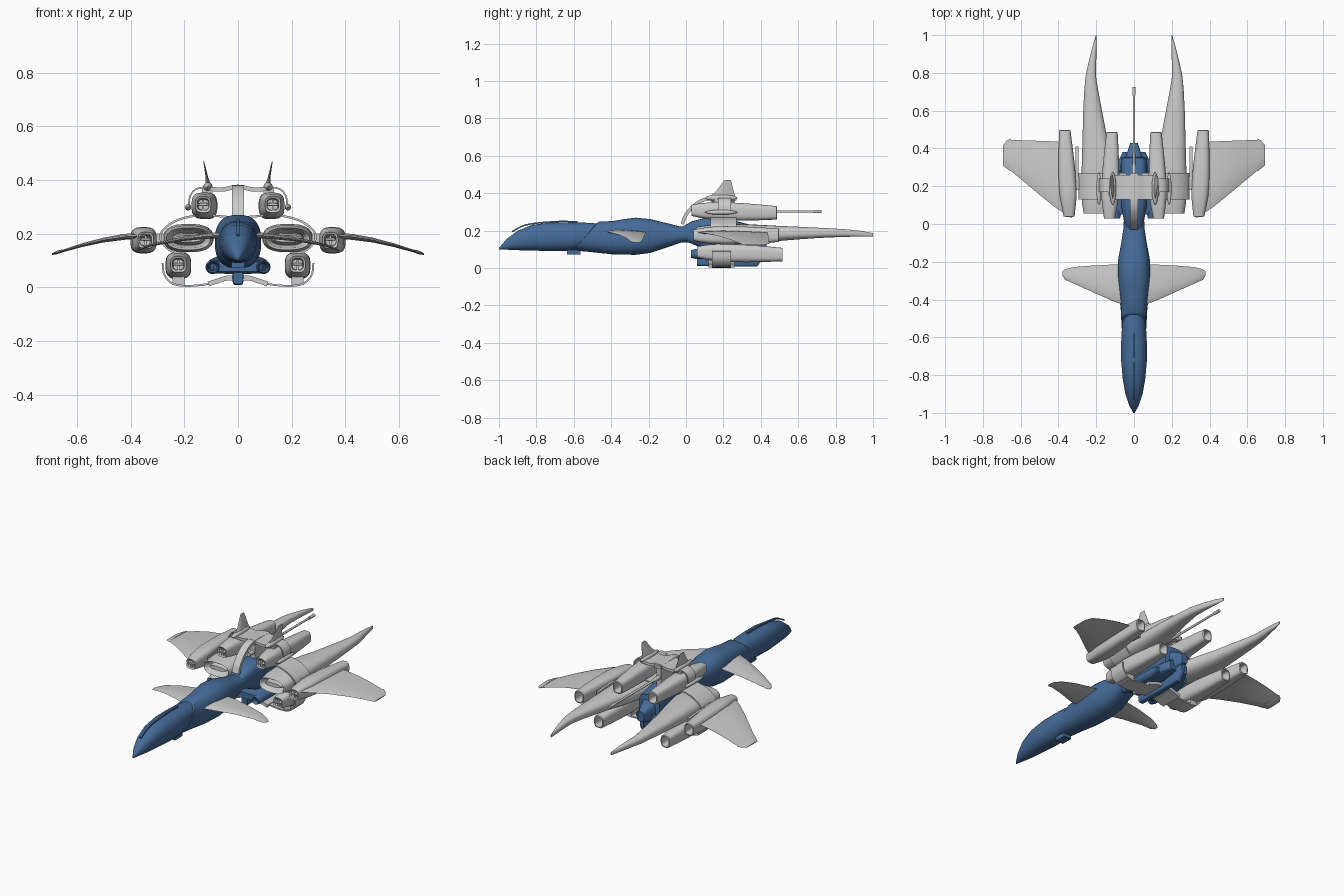
import bpy, bmesh, math
from mathutils import Vector

blue = bpy.data.materials.new("blue_paint")
blue.diffuse_color = (0.06, 0.15, 0.32, 1)


def loft(name, rings, mirror=False, mat=None, angle=35):
    """Skin a list of closed rings and cap both ends."""
    bm = bmesh.new()
    vs = [[bm.verts.new(p) for p in r] for r in rings]
    n = len(vs[0])
    for a, b in zip(vs, vs[1:]):
        for i in range(n):
            j = (i + 1) % n
            bm.faces.new((a[i], a[j], b[j], b[i]))
    bm.faces.new(vs[0][::-1])
    bm.faces.new(vs[-1])
    bmesh.ops.recalc_face_normals(bm, faces=bm.faces)
    me = bpy.data.meshes.new(name)
    bm.to_mesh(me)
    bm.free()
    ob = bpy.data.objects.new(name, me)
    bpy.context.collection.objects.link(ob)
    if mat:
        me.materials.append(mat)
    bpy.ops.object.select_all(action='DESELECT')
    ob.select_set(True)
    bpy.context.view_layer.objects.active = ob
    bpy.ops.object.shade_smooth_by_angle(angle=math.radians(angle))
    if mirror:
        ob.modifiers.new("mirror", 'MIRROR')
    return ob


def oval(y, cx, cz, rx, rz, p=2.0, n=24, slant=0.0):
    """Superellipse ring across the y axis."""
    pts = []
    for i in range(n):
        a = 2 * math.pi * (i + 0.5) / n
        c, s = math.cos(a), math.sin(a)
        x = math.copysign(abs(c) ** (2 / p), c) * rx
        z = math.copysign(abs(s) ** (2 / p), s) * rz
        pts.append((cx + x, y + slant * z, cz + z))
    return pts


def hull(name, stations, p=2.4, slants=None, mat=blue):
    """Centre-line body from (y, bottom, top, half width)."""
    loft(name, [oval(y, 0, (b + t) / 2, w, (t - b) / 2, p,
                     slant=slants[i] if slants else 0)
                for i, (y, b, t, w) in enumerate(stations)], mat=mat)


def smooth(path, steps=6):
    """Catmull-Rom through 2D points."""
    P = [Vector(p) for p in path]
    P = [2 * P[0] - P[1]] + P + [2 * P[-1] - P[-2]]
    out = []
    for a, b, c, d in zip(P, P[1:], P[2:], P[3:]):
        for k in range(steps):
            t = k / steps
            out.append(0.5 * (2 * b + (c - a) * t + (2 * a - 5 * b + 4 * c - d) * t * t
                              + (3 * b - a - 3 * c + d) * t ** 3))
    return out + [P[-2]]


def strip(name, path, lo, hi, thick, plane='XZ', mirror=False, mat=None):
    """Bent plate: a curve in XZ (or YZ), extruded from lo to hi on the other axis."""
    pts, rings = smooth(path), []
    for i, p in enumerate(pts):
        d = (pts[min(i + 1, len(pts) - 1)] - pts[max(i - 1, 0)]).normalized()
        nrm = Vector((-d.y, d.x)) * thick / 2
        ring = []
        for q, w in ((p + nrm, lo), (p + nrm, hi), (p - nrm, hi), (p - nrm, lo)):
            ring.append((q.x, w, q.y) if plane == 'XZ' else (w, q.x, q.y))
        rings.append(ring)
    loft(name, rings, mirror, mat)


def blade(name, sections, vertical=False):
    """Wing from (x, z, leading y, trailing y, thickness) sections."""
    prof = [(0, 0), (.08, .6), (.35, 1), (.7, .6), (1, .05), (1, -.05), (.7, -.6), (.35, -1), (.08, -.6)]
    rings = []
    for x, z, y0, y1, t in sections:
        rings.append([(x + (v * t / 2 if vertical else 0), y0 + u * (y1 - y0),
                       z + (0 if vertical else v * t / 2)) for u, v in prof])
    loft(name, rings, True)


def box(name, x0, x1, y0, y1, z0, z1, mirror=False, mat=None):
    loft(name, [[(x0, y, z0), (x1, y, z0), (x1, y, z1), (x0, y, z1)] for y in (y0, y1)], mirror, mat)


# Nose with canopy, neck and rear hull
hull("nose_fuselage", [(-1, .098, .108, .004), (-.96, .098, .155, .026), (-.9, .095, .2, .046),
     (-.82, .093, .232, .06), (-.72, .09, .244, .069), (-.62, .092, .245, .068),
     (-.54, .1, .243, .064), (-.46, .12, .238, .054)], 2.3)
hull("mid_fuselage", [(-.54, .1, .24, .058), (-.535, .094, .248, .066), (-.45, .085, .252, .07),
     (-.36, .072, .262, .08), (-.27, .07, .27, .087), (-.19, .08, .262, .085), (-.1, .11, .24, .068),
     (-.03, .135, .222, .057), (.1, .14, .22, .05)], 2.5, [.9, .9, .7, .3, 0, 0, 0, 0, 0])
hull("rear_fuselage", [(-.03, .15, .215, .045), (.03, .13, .25, .056), (.1, .1, .268, .07),
     (.22, .06, .265, .072), (.35, .06, .23, .07), (.355, .08, .2, .045), (.43, .1, .16, .02)], 3.5)
box("chin_sensor", -.025, .025, -.635, -.565, .072, .11, mat=blue)
blade_line = [(-.93, .195), (-.85, .232), (-.7, .248), (-.58, .248)]
strip("canopy_ridge", blade_line, -.006, .006, .008, 'YZ', mat=blue)

# Lower blue body: wide plate, keel and two tubular intakes
hull("lower_body", [(.05, .058, .095, .09), (.08, .05, .1, .11), (.28, .05, .11, .11),
     (.38, .07, .13, .06)], 5)
hull("ventral_keel", [(.06, .012, .09, .019), (.2, .008, .1, .021), (.38, .008, .12, .018),
     (.42, .06, .13, .012)], 5)
loft("lower_intake", [oval(y, .095, .075, r, r) for y, r in
     ((.07, .012), (.035, .016), (.028, .021), (.05, .026), (.25, .026), (.32, .016))], True, blue)

# Large main nacelles with long swept tail booms
loft("main_nacelle", [oval(y, x, z, a, b, 2.5) for y, x, z, a, b in (
    (.13, .185, .18, .06, .024), (.065, .185, .18, .074, .034), (.055, .185, .18, .082, .041),
    (.12, .185, .18, .092, .05), (.25, .185, .183, .094, .053), (.38, .197, .183, .078, .049),
    (.49, .21, .185, .062, .041), (.6, .219, .187, .05, .034), (.7, .226, .188, .038, .028),
    (.78, .229, .188, .028, .024), (.86, .22, .187, .02, .02), (.94, .209, .183, .011, .015),
    (1, .2, .178, .002, .009))], True)
loft("nacelle_splitter", [oval(y, .185, .18, a, b, 2.5) for y, a, b in
     ((.07, .05, .012), (.1, .058, .02), (.13, .06, .023))], True)

# Six small engine pods with recessed intakes and nozzles
POD = [(.08, .019, .019), (.035, .022, .022), (.03, .029, .03), (.08, .037, .04), (.14, .046, .047),
       (.2, .048, .049), (.3, .044, .047), (.4, .037, .042), (.485, .03, .036), (.487, .024, .03),
       (.42, .02, .026)]
for name, x, z, dy, splay, dz in (("upper_pod", .125, .305, 0, -.03, -.03),
                                  ("outer_pod", .352, .175, .01, .05, 0),
                                  ("lower_pod", .222, .082, .03, 0, -.03)):
    loft(name, [oval(y + dy, x + splay * (y - .2), z + dz * (y - .15), a, b, 3.2)
                for y, a, b in POD], True)
    fx = x + splay * -.16
    box(name + "_divider", fx - .004, fx + .004, .036 + dy, .09 + dy, z - .02, z + .02, True)
    loft(name + "_lip", [oval(y + dy, fx, z + .004, a, b, 3) for y, a, b in
         ((.028, .02, .004), (.06, .024, .006), (.08, .02, .006))], True)

# Main wings with tip rails, and canards
blade("main_wing", [(.33, .192, .03, .43, .022), (.42, .188, .09, .437, .022), (.5, .176, .155, .44, .018),
      (.58, .157, .222, .443, .014), (.66, .133, .288, .445, .009)])
blade("wing_tip_rail", [(.655, .135, .28, .452, .012), (.675, .129, .295, .44, .013),
      (.694, .123, .31, .415, .006)])
blade("canard", [(.05, .195, -.43, -.215, .024), (.12, .19, -.405, -.215, .02), (.22, .178, -.36, -.22, .015),
      (.32, .158, -.315, -.228, .01), (.365, .142, -.295, -.24, .007), (.378, .136, -.275, -.25, .004)])

# Wing pylons between nacelle and outer pod
box("wing_link", .26, .33, .18, .25, .168, .2, True)
strip("side_rail", [(.19, .178), (.3, .185), (.41, .178)], .295, .309, .03, 'YZ', True)

# Curved shell around the nacelles
strip("nacelle_shell", [(.04, .262), (.14, .268), (.225, .25), (.28, .212), (.287, .175), (.25, .135),
      (.2, .126)], .13, .27, .008, mirror=True)

# Upper frame: centre bow, bracket, clamps, fins and gun
strip("centre_bow", [(-.02, .235), (.0, .285), (.05, .34), (.12, .37), (.27, .37)], -.022, .022, .018, 'YZ')
box("centre_pylon", -.016, .016, .14, .26, .25, .37)
strip("upper_bracket", [(-.12, .368), (-.06, .364), (0, .374), (.06, .364), (.12, .368)], .13, .26, .016)
strip("upper_clamp_arm", [(.11, .374), (.155, .366), (.178, .34), (.184, .3)], .17, .24, .006, mirror=True)
box("upper_pod_mount", .095, .135, .15, .24, .34, .368, True)
for name, x, z, r in (("fin_base_pod", .112, .375, .017), ("clamp_end_pod", .186, .298, .012)):
    loft(name, [oval(y, x, z, r * k, r * k, n=16) for y, k in
         ((.1, .1), (.115, .6), (.15, 1), (.22, 1), (.26, .6), (.275, .1))], True)
blade("tail_fin", [(.11, .375, .12, .265, .02), (.116, .41, .16, .255, .01), (.128, .47, .205, .24, .003)], True)
loft("gun_barrel", [oval(y, 0, .302, r, r, n=12) for y, r in
     ((.1, .012), (.3, .012), (.32, .007), (.68, .006), (.68, .009), (.725, .009))])

# Lower frame: keel arch curling up around the lower pods
strip("lower_arch", [(0, .036), (.05, .032), (.1, .014), (.18, .005), (.24, .012), (.274, .045), (.281, .09)],
      .14, .24, .007, mirror=True)
strip("lower_arch_core", [(0, .034), (.04, .034), (.08, .022), (.11, .012)], .12, .26, .018, mirror=True)
box("lower_pod_mount", .2, .245, .15, .24, .008, .045, True)
box("lower_pod_pylon", .195, .225, .15, .3, .11, .15, True)
